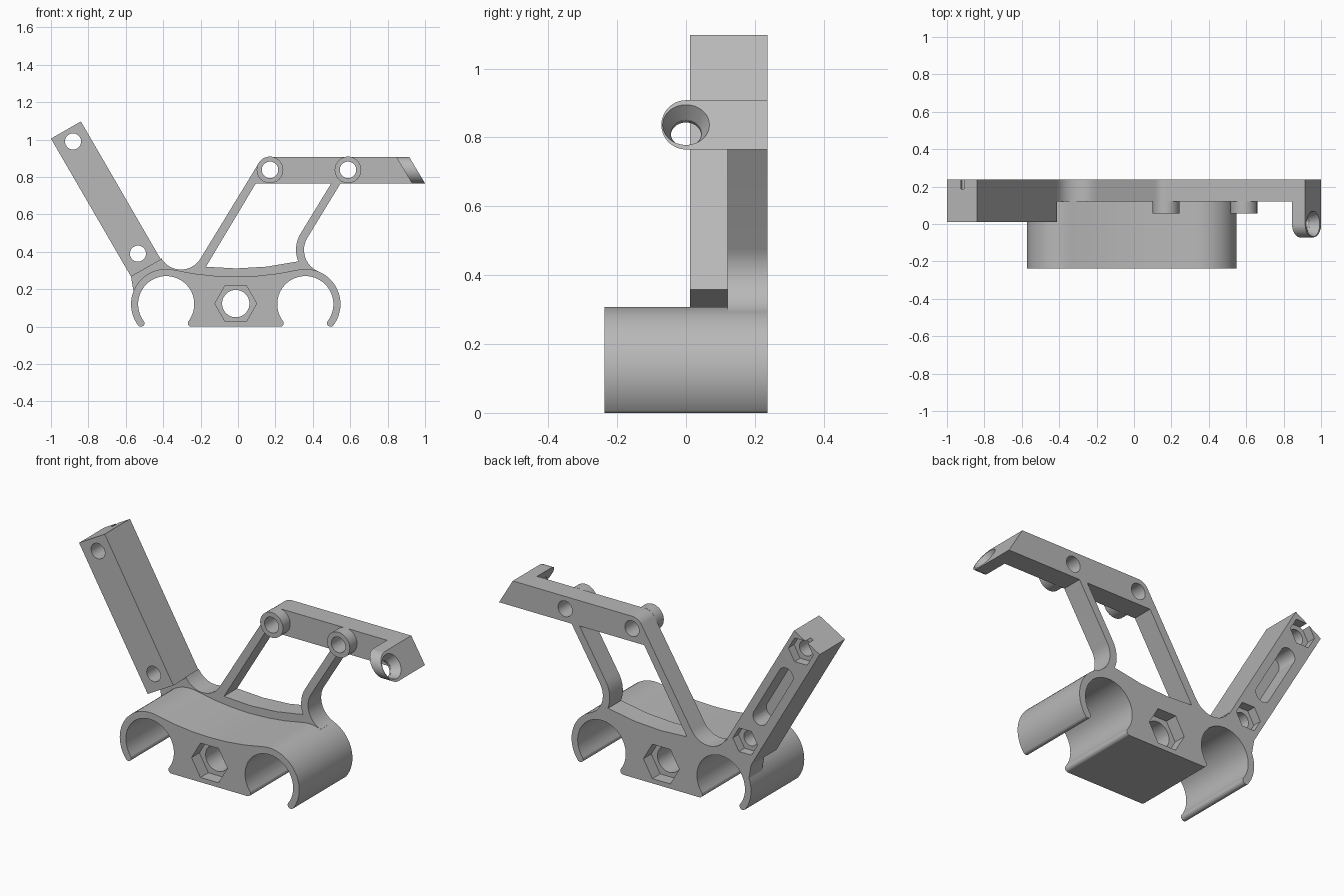
import bpy, bmesh
from math import sin, cos, radians, pi
from mathutils import Vector

cube = bpy.data.objects.get("Cube")
if cube:
    bpy.data.objects.remove(cube)

grey = bpy.data.materials.new("plain_grey")
grey.use_nodes = True
grey.diffuse_color = (0.48, 0.48, 0.48, 1)
grey.node_tree.nodes["Principled BSDF"].inputs["Base Color"].default_value = grey.diffuse_color

BACK, MIDDLE = 0.237, 0.12      # rear face and front of the thin frame
MID_X, CLIP_Z = -0.012, 0.12    # symmetry line and height of the clips
CLIP_DX, R_IN, R_OUT = 0.372, 0.15, 0.188
LEAN = 148.6                    # direction square to the slanted struts


def polar(cx, cz, r, a):
    return (cx + r * cos(radians(a)), cz + r * sin(radians(a)))


def arc(cx, cz, r, a0, a1):
    n = max(3, round(abs(a1 - a0) / 6))
    return [polar(cx, cz, r, a0 + (a1 - a0) * i / n) for i in range(n + 1)]


def disc(c, r):
    return arc(c[0], c[1], r, 0, 354)


def hexagon(c, r, turn=0):
    return [polar(c[0], c[1], r, turn + 60 * i) for i in range(6)]


def prism(name, pts, push):
    """Closed solid made by pushing a flat outline along a vector."""
    pts = [Vector(p) for p in pts]
    pts = [p for i, p in enumerate(pts) if (p - pts[i - 1]).length > 1e-4]
    bm = bmesh.new()
    face = bm.faces.new([bm.verts.new(p) for p in pts])
    new = bmesh.ops.extrude_face_region(bm, geom=[face], use_keep_orig=True)["geom"]
    bmesh.ops.translate(bm, vec=push, verts=[g for g in new if isinstance(g, bmesh.types.BMVert)])
    bmesh.ops.recalc_face_normals(bm, faces=bm.faces)
    mesh = bpy.data.meshes.new(name)
    bm.to_mesh(mesh)
    bm.free()
    obj = bpy.data.objects.new(name, mesh)
    bpy.context.collection.objects.link(obj)
    return obj


def plate(name, outline, y0, y1):
    return prism(name, [(x, y0, z) for x, z in outline], (0, y1 - y0, 0))


def cut(obj, cutter):
    """Subtract the cutter, then discard it."""
    cutter.hide_render = True
    mod = obj.modifiers.new("cut", "BOOLEAN")
    mod.operation, mod.solver, mod.object = "DIFFERENCE", "EXACT", cutter
    bpy.context.view_layer.update()
    dg = bpy.context.evaluated_depsgraph_get()
    mesh = bpy.data.meshes.new_from_object(obj.evaluated_get(dg))
    obj.modifiers.clear()
    obj.data = mesh
    bpy.data.objects.remove(cutter)


def cut_plate(obj, outline, y0, y1):
    cut(obj, plate("cutter", outline, y0, y1))


# Body: one half outline with a spring clip, mirrored
tip, r_mid, r_tip = 37, (R_IN + R_OUT) / 2, (R_OUT - R_IN) / 2
half = arc(0, 1.787, 1.52, 270, 282.6)
half += arc(CLIP_DX, CLIP_Z, R_OUT, 102.6, -tip)
half += arc(*polar(CLIP_DX, CLIP_Z, r_mid, -tip), r_tip, -tip, -tip - 180)
half += arc(CLIP_DX, CLIP_Z, R_IN, -tip, 180 + tip)
half += arc(*polar(CLIP_DX, CLIP_Z, r_mid, 180 + tip), r_tip, tip, -90)
outline = half + [(-x, z) for x, z in reversed(half)]
body = plate("clip_body", [(x + MID_X, z) for x, z in outline], -BACK, BACK)

# Bolt hole with a hexagonal pocket at each end
bolt = (MID_X, 0.123)
cut_plate(body, disc(bolt, 0.073), -0.3, 0.3)
cut_plate(body, hexagon(bolt, 0.112), -0.3, -BACK + 0.07)
cut_plate(body, hexagon(bolt, 0.112), BACK - 0.07, 0.3)

# Thin rear frame: neck, struts and top rail in one outline
left_x, right_x = MID_X - CLIP_DX, MID_X + CLIP_DX
frame_pts = arc(left_x, CLIP_Z, 0.17, 160, 75) + [(MID_X, 0.25)]
frame_pts += arc(right_x, CLIP_Z, 0.17, 105, 66)
frame_pts += arc(0.478, 0.41, 0.125, 248, LEAN)
frame_pts += [(0.548, 0.765), (1.0, 0.765), (0.914, 0.908)]
frame_pts += arc(0.171, 0.838, 0.07, 90, LEAN)
frame_pts += arc(-0.305, 0.427, 0.122, LEAN + 180, 210)
frame_pts += [(-0.412, 0.358), (-0.572, 0.267), (-0.558, 0.185)]
frame = plate("rear_frame", frame_pts, MIDDLE, BACK)

window = arc(MID_X, 1.787, 1.476, 263.8, 282.8)
window += arc(0.478, 0.41, 0.168, 202, LEAN)
window += [(0.498, 0.765), (0.095, 0.765)]
cut_plate(frame, window, 0, 0.3)

# Bosses on the rail, drilled through
for side, x in (("right", 0.171), ("left", 0.588)):
    centre = (x, 0.838)
    boss = plate(side + "_boss", disc(centre, 0.071), 0.055, MIDDLE)
    for part in (boss, frame):
        cut_plate(part, disc(centre, 0.044), 0, 0.3)

# Leaning bar with two screw holes, nut pockets and a slot behind
bar = plate("leaning_bar", [(-1.0, 1.005), (-0.84, 1.097), (-0.412, 0.358), (-0.572, 0.267)], 0.012, BACK)
low, high = Vector((-0.535, 0.39)), Vector((-0.882, 0.99))
for hole in (low, high):
    cut_plate(bar, disc(hole, 0.043), -0.1, 0.3)
    cut_plate(bar, hexagon(hole, 0.077, 120), BACK - 0.05, 0.3)
slot = arc(*low.lerp(high, 0.73), 0.045, 30, 210) + arc(*low.lerp(high, 0.27), 0.045, 210, 390)
cut_plate(bar, slot, BACK - 0.12, 0.3)

# Slanted end tab reaching forward, rounded at the front
tab_z, tab_r = 0.8365, 0.0715
tab_pts = arc(0, tab_z, tab_r, 90, 270) + [(BACK, tab_z - tab_r), (BACK, tab_z + tab_r)]
tab = prism("end_tab", [(0.845 + (0.908 - z) * 0.6, y, z) for y, z in tab_pts], (0.07, 0, 0))

# Countersunk hole square to the tab's slanted face
axis = Vector((0.857, 0, 0.514)).normalized()
face_mid = Vector((0.958, 0, tab_z))


def drill(r_deep, r_top, d0, d1):
    mesh = bpy.data.meshes.new("drill")
    bm = bmesh.new()
    bmesh.ops.create_cone(bm, cap_ends=True, segments=48, radius1=r_deep, radius2=r_top, depth=d1 - d0)
    bm.to_mesh(mesh)
    bm.free()
    obj = bpy.data.objects.new("drill", mesh)
    obj.rotation_mode = "QUATERNION"
    obj.rotation_quaternion = axis.to_track_quat("Z", "Y")
    obj.location = face_mid + axis * (d0 + d1) / 2
    bpy.context.collection.objects.link(obj)
    return obj


cut(tab, drill(0.045, 0.0727, -0.049, 0.01))
cut(tab, drill(0.044, 0.044, -0.1, -0.02))

# Colour and shading
bpy.ops.object.select_all(action="DESELECT")
parts = [o for o in bpy.context.collection.objects
         if o.name in ("clip_body", "rear_frame", "right_boss", "left_boss", "leaning_bar", "end_tab")]
for part in parts:
    part.data.materials.clear()
    part.data.materials.append(grey)
    part.select_set(True)
    bpy.context.view_layer.objects.active = part
bpy.ops.object.shade_smooth_by_angle(angle=radians(30))
